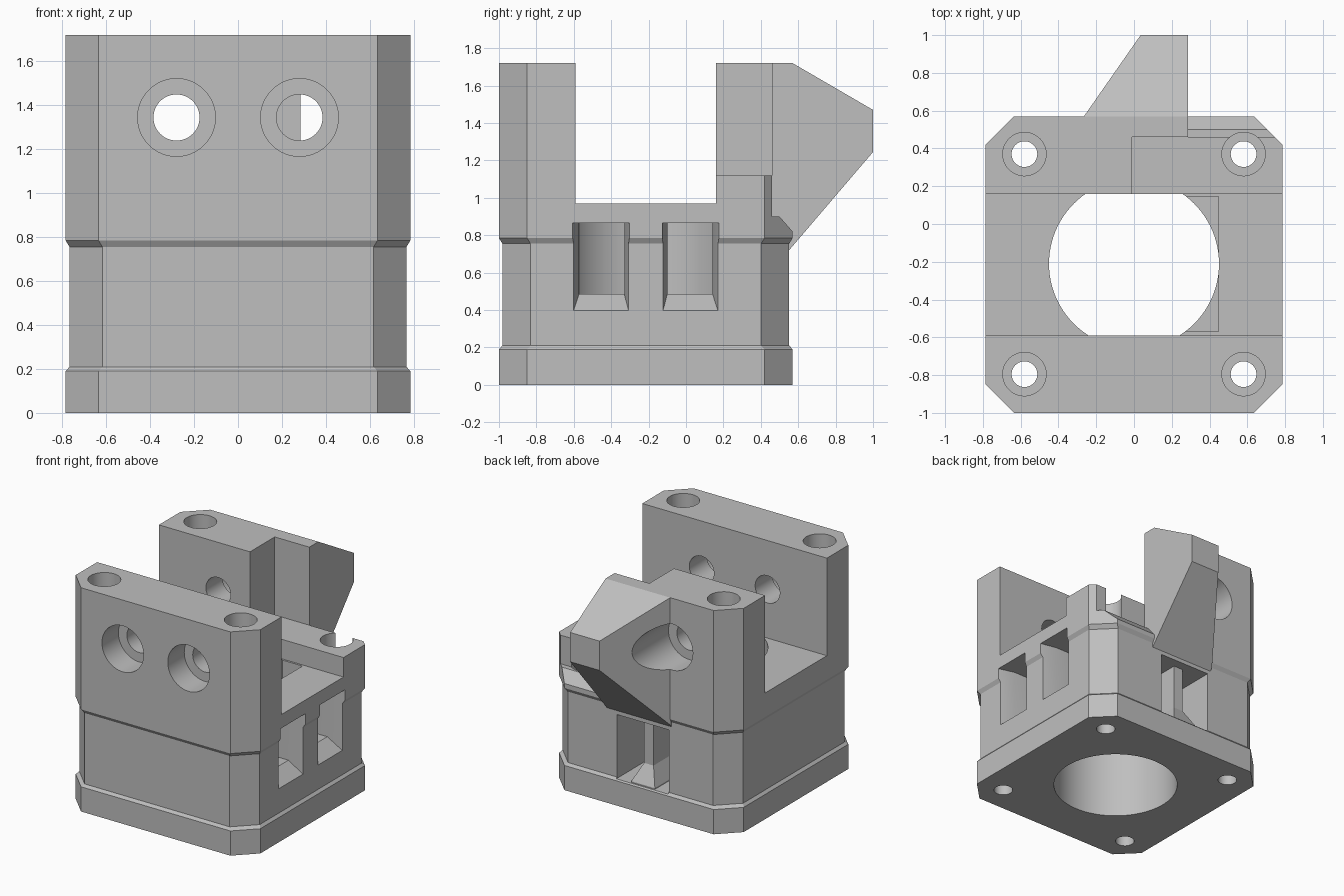
import bpy, bmesh
from mathutils import Vector

if "Cube" in bpy.data.objects:
    bpy.data.objects.remove(bpy.data.objects["Cube"], do_unlink=True)

grey = bpy.data.materials.new("plain grey")
grey.use_nodes = True
colour = (0.52, 0.52, 0.52, 1)
grey.diffuse_color = colour
grey.node_tree.nodes["Principled BSDF"].inputs["Base Color"].default_value = colour


def loft(name, rings):
    """Closed solid through matching rings of points."""
    bm = bmesh.new()
    loops = [[bm.verts.new(p) for p in ring] for ring in rings]
    for a, b in zip(loops, loops[1:]):
        for i in range(len(a)):
            j = (i + 1) % len(a)
            bm.faces.new((a[i], a[j], b[j], b[i]))
    bm.faces.new(loops[0][::-1])
    bm.faces.new(loops[-1])
    bmesh.ops.recalc_face_normals(bm, faces=bm.faces)
    mesh = bpy.data.meshes.new(name)
    bm.to_mesh(mesh)
    bm.free()
    mesh.materials.append(grey)
    ob = bpy.data.objects.new(name, mesh)
    bpy.context.collection.objects.link(ob)
    return ob


def box(name, x, y, z):
    return loft(name, [[(x[0], y[0], h), (x[1], y[0], h), (x[1], y[1], h), (x[0], y[1], h)] for h in z])


def side_prism(name, profile, x):
    return loft(name, [[(v, y, z) for y, z in profile] for v in x])


def cylinder(name, radius, start, end, sides=64):
    start, end = Vector(start), Vector(end)
    axis = end - start
    bpy.ops.mesh.primitive_cylinder_add(vertices=sides, radius=radius, depth=axis.length,
                                        location=(start + end) / 2,
                                        rotation=axis.to_track_quat('Z', 'Y').to_euler())
    ob = bpy.context.object
    ob.name = name
    ob.data.materials.append(grey)
    return ob


def combine(target, tool, operation='DIFFERENCE'):
    mod = target.modifiers.new("combine", 'BOOLEAN')
    mod.operation, mod.solver, mod.object = operation, 'EXACT', tool
    bpy.context.view_layer.objects.active = target
    bpy.ops.object.modifier_apply(modifier=mod.name)
    bpy.data.objects.remove(tool, do_unlink=True)


def octagon(inset, z, c=0.15):
    x, y0, y1 = 0.785 - inset, -1 + inset, 0.57 - inset
    return [(-x + c, y0, z), (x - c, y0, z), (x, y0 + c, z), (x, y1 - c, z),
            (x - c, y1, z), (-x + c, y1, z), (-x, y1 - c, z), (-x, y0 + c, z)]


# Chamfered block with a slim waist between foot and head
body = loft("housing", [octagon(i, z) for i, z in
                        [(0, 0), (0, 0.19), (0.018, 0.21), (0.018, 0.755), (0, 0.785), (0, 1.72)]])

# Cross slot, lowered rear corner and sloped rear ledge
combine(body, box("slot", (-1, 1), (-0.59, 0.16), (0.97, 2)))
combine(body, box("corner_step", (-0.01, 1), (0.1, 0.46), (1.12, 2)))
ledge = [(0.44, 2), (0.44, 1.12), (0.46, 1.12), (0.46, 0.9), (0.5, 0.9), (0.59, 0.797), (0.7, 0.797), (0.7, 2)]
combine(body, side_prism("ledge", ledge, (0.285, 1)))

# Tapered rear arm: side outline trimmed by its plan outline
outline = [(0.46, 1.72), (0.57, 1.72), (1, 1.47), (1, 1.245), (0.543, 0.71), (0.46, 0.71)]
arm = side_prism("rear_arm", outline, (-0.5, 0.285))
plan = [(-0.265, 0.4), (-0.265, 0.57), (0.035, 1), (0.035, 1.2), (0.5, 1.2), (0.5, 0.4)]
combine(arm, loft("arm_plan", [[(x, y, z) for x, y in plan] for z in (0, 2)]), 'INTERSECT')
combine(body, arm, 'UNION')

# Central bore and the side pocket beside it
combine(body, cylinder("bore", 0.45, (0, -0.21, -0.1), (0, -0.21, 0.97), 96))
combine(body, box("side_pocket", (0, 0.447), (-0.57, 0.145), (0.485, 1)))

# Two flared side windows, mirrored about the bore
for s in (-1, 1):
    rings = []
    for x, near, far, low in ((0.8, 0.085, 0.395, 0.37), (0.66, 0.115, 0.357, 0.485), (0.3, 0.115, 0.357, 0.485)):
        y0, y1 = -0.215 + s * near, -0.215 + s * far
        rings.append([(x, y0, low), (x, y1, low), (x, y1, 0.865), (x, y0, 0.865)])
    combine(body, loft("window", rings))

# Rear opening, split by a rib with a spreading foot
combine(body, box("rear_opening", (-0.24, 0.2), (0.1, 0.7), (0.2, 0.69)))
rib = loft("rear_rib", [[(-0.02 - w, 0.2, z), (-0.02 + w, 0.2, z), (-0.02 + w, y, z), (-0.02 - w, y, z)]
                        for z, w, y in ((0.15, 0.1, 0.55), (0.21, 0.1, 0.55), (0.34, 0.04, 0.48), (0.72, 0.04, 0.48))])
combine(body, rib, 'UNION')

# Corner screw holes with wide upper bores
for x in (-0.58, 0.58):
    for y in (-0.795, 0.37):
        combine(body, cylinder("screw_hole", 0.068, (x, y, -0.1), (x, y, 2), 40))
        combine(body, cylinder("screw_bore", 0.115, (x, y, 0.6), (x, y, 2), 48))

# Cross holes through the walls, with wide outer bores
for x in (-0.28, 0.28):
    combine(body, cylinder("cross_hole", 0.105, (x, -1.1, 1.345), (x, -0.3, 1.345), 48))
    combine(body, cylinder("cross_bore", 0.177, (x, -1.1, 1.345), (x, -0.8, 1.345)))
combine(body, cylinder("rear_cross_hole", 0.105, (-0.28, 0, 1.345), (-0.28, 0.8, 1.345), 48))
combine(body, cylinder("rear_cross_bore", 0.177, (-0.28, 0.36, 1.345), (-0.28, 1.1, 1.345)))

# Smooth bores, crisp edges
bpy.ops.object.select_all(action='DESELECT')
body.select_set(True)
bpy.context.view_layer.objects.active = body
bpy.ops.object.shade_smooth_by_angle(angle=0.4)
